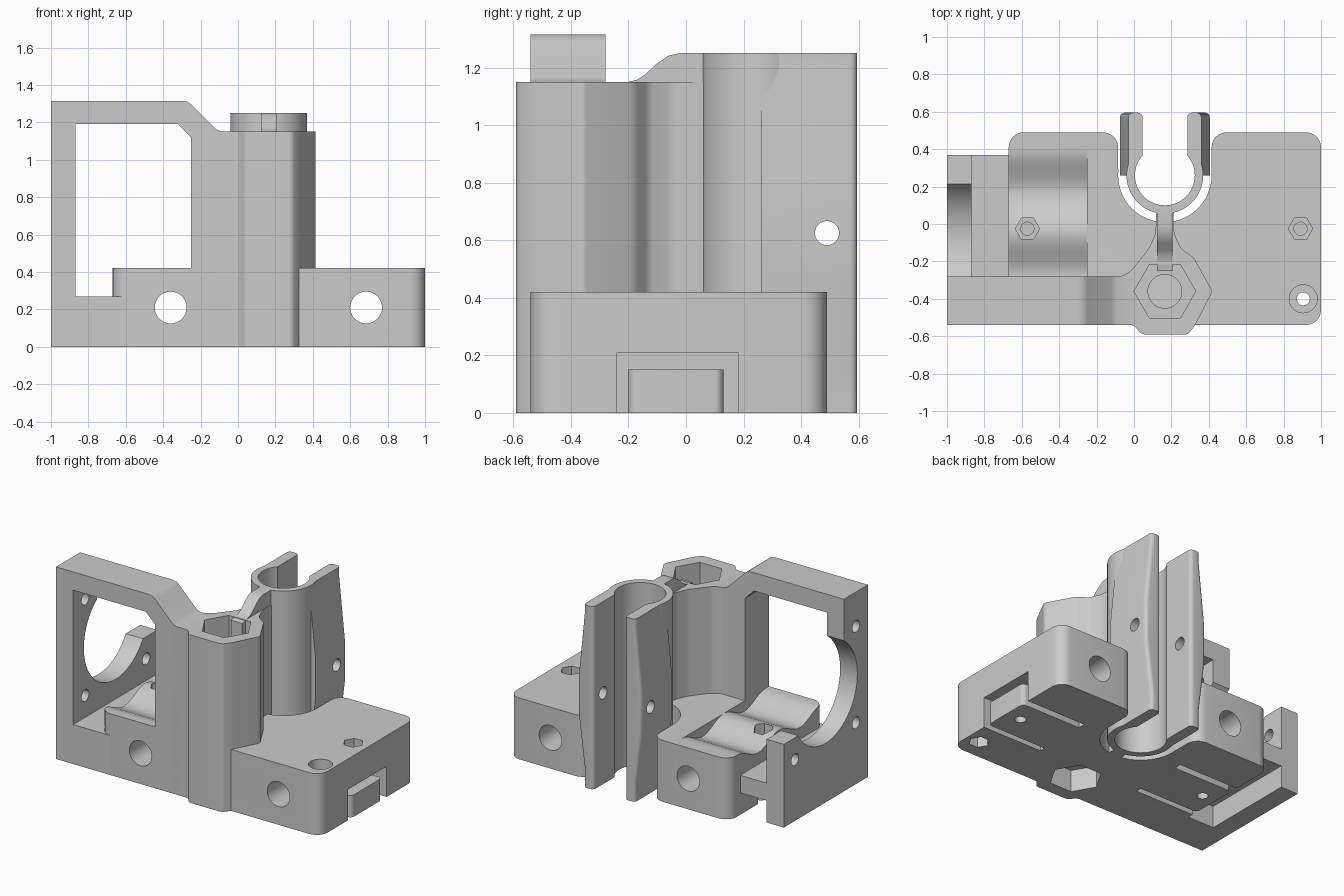
import bpy, bmesh, math
from mathutils import Vector

cube = bpy.data.objects.get("Cube")
if cube:
    bpy.data.objects.remove(cube)

grey = bpy.data.materials.new("plain grey")
grey.use_nodes = True
grey.diffuse_color = (0.6, 0.6, 0.6, 1)
grey.node_tree.nodes["Principled BSDF"].inputs["Base Color"].default_value = (0.6, 0.6, 0.6, 1)

CX = 0.165           # symmetry plane of base, tower and clamp
RING_Y = 0.26        # clamp bore centre
NUT_Y = -0.36        # tower nut centre
parts = []


def prism(name, pts, axis, lo, hi, bevel=0, pick=None, part=True):
    """Extrude a 2D outline along an axis; optionally round its long edges."""
    place = {"x": lambda p, t: (t, p[0], p[1]),
             "y": lambda p, t: (p[0], t, p[1]),
             "z": lambda p, t: (p[0], p[1], t)}[axis]
    bm = bmesh.new()
    face = bm.faces.new([bm.verts.new(place(p, lo)) for p in pts])
    ext = bmesh.ops.extrude_face_region(bm, geom=[face])
    shift = Vector(place((0, 0), hi - lo))
    bmesh.ops.translate(bm, vec=shift, verts=[v for v in ext["geom"] if isinstance(v, bmesh.types.BMVert)])
    if bevel:
        if pick:
            edges = [e for e in bm.edges if pick(e)]
        else:
            edges = [e for e in bm.edges
                     if abs((e.verts[0].co - e.verts[1].co).normalized().dot(shift.normalized())) > 0.99]
        bmesh.ops.bevel(bm, geom=edges, offset=bevel, segments=6, profile=0.5, affect="EDGES")
    bmesh.ops.recalc_face_normals(bm, faces=bm.faces)
    mesh = bpy.data.meshes.new(name)
    bm.to_mesh(mesh)
    bm.free()
    obj = bpy.data.objects.new(name, mesh)
    bpy.context.collection.objects.link(obj)
    mesh.materials.append(grey)
    if part:
        parts.append(obj)
    return obj


def rect(a0, a1, b0, b1):
    return [(a0, b0), (a1, b0), (a1, b1), (a0, b1)]


def circle(a, b, r, n=48):
    return [(a + r * math.cos(2 * math.pi * i / n), b + r * math.sin(2 * math.pi * i / n)) for i in range(n)]


def cut(targets, pts, axis, lo, hi):
    """Subtract a prism from each target, then drop the cutter."""
    cutter = prism("cutter", pts, axis, lo, hi, part=False)
    cutter.hide_render = True
    for obj in targets:
        mod = obj.modifiers.new("cut", "BOOLEAN")
        mod.operation, mod.solver, mod.object = "DIFFERENCE", "EXACT", cutter
        bpy.context.view_layer.objects.active = obj
        bpy.ops.object.modifier_apply(modifier=mod.name)
    bpy.data.objects.remove(cutter)


# Base block with a gap for the clamp
base = prism("base_block", [(-0.67, -0.54), (1, -0.54), (1, 0.49), (0.415, 0.49), (0.415, 0.22),
                            (-0.085, 0.22), (-0.085, 0.49), (-0.67, 0.49)], "z", 0, 0.42, bevel=0.08)
cut([base], circle(CX, RING_Y, 0.25), "z", -0.1, 0.6)

# Wavy relief on top of the motor side
wave = [(0.4 - 0.9 * i / 36, 0.385 + 0.035 * math.cos(2 * math.pi * i / 18)) for i in range(37)]
cut([base], wave + [(-0.5, 0.6), (0.4, 0.6)], "x", -0.8, -0.25)

# Spring tongues in slots under both ends
cut([base], rect(0.55, 1.1, -0.24, 0.18), "z", -0.1, 0.21)
cut([base], rect(-0.9, -0.22, -0.24, 0.18), "z", -0.1, 0.21)
tongues = [prism("left_tongue", rect(0.5, 1, -0.2, 0.13), "z", 0, 0.15, bevel=0.03),
           prism("right_tongue", rect(-0.67, -0.17, -0.2, 0.13), "z", 0, 0.15, bevel=0.03)]

# Front wall with the window and sloped shoulder
wall = prism("front_wall", [(-0.87, 0), (0.1, 0), (0.1, 1.15), (-0.09, 1.15), (-0.12, 1.165), (-0.25, 1.295),
                            (-0.27, 1.31), (-0.3, 1.315), (-0.87, 1.315)], "y", -0.54, -0.28)
cut([wall], [(-0.95, 0.27), (-0.25, 0.27), (-0.25, 1.12), (-0.32, 1.19), (-0.95, 1.19)], "y", -0.7, -0.1)

# Motor plate with large bore and screw holes
plate = prism("motor_plate", [(-0.54, 0), (0.37, 0), (0.37, 0.57), (-0.28, 0.57), (-0.28, 1.315), (-0.54, 1.315)],
              "x", -1, -0.87)
cut([plate], circle(-0.08, 0.75, 0.345, 64), "x", -1.1, -0.8)
for y, z in ((-0.41, 0.42), (-0.41, 1.08), (0.25, 0.42)):
    cut([plate], circle(y, z, 0.04, 24), "x", -1.1, -0.8)
prism("floor_web", rect(-0.87, -0.66, -0.28, 0.37), "z", 0.15, 0.27)

# Nut tower
half = [(0.125, -0.59), (0.165, -0.535), (0.255, -0.36), (0.155, -0.18), (0.085, -0.13), (0.05, -0.05), (0.045, 0.08)]
left_side = [(-0.045, 0.08), (-0.05, -0.05), (-0.085, -0.13), (-0.18, -0.25), (-0.23, -0.28), (-0.3, -0.28),
             (-0.3, -0.54), (-0.165, -0.54), (-0.125, -0.59)]
tower = prism("nut_tower", [(CX + x, y) for x, y in half + left_side], "z", 0, 1.15, bevel=0.018)
prism("tower_neck", [(-0.25, 0.1), (0.09, 0.1), (0.09, 1.25), (-0.02, 1.25), (-0.06, 1.242), (-0.1, 1.215),
                     (-0.14, 1.178), (-0.17, 1.158), (-0.21, 1.148), (-0.25, 1.14)], "x", CX - 0.042, CX + 0.042)
nut = circle(CX, NUT_Y, 0.165, 6)
cut([tower, wall, base], nut, "z", 1.0, 1.3)
cut([tower, wall, base], nut, "z", -0.1, 0.15)
cut([tower, wall], circle(CX, NUT_Y, 0.09), "z", 0.3, 1.1)

# Bearing clamp: split ring and two flexible arms
ring = prism("clamp_ring", circle(CX, RING_Y, 0.205, 64), "z", 0, 1.25)
cut([ring], rect(CX - 0.12, CX + 0.12, RING_Y, 0.6), "z", -0.1, 1.4)
clamp = [ring]
for side, s in (("left", 1), ("right", -1)):
    arm = [(0.12, 0), (0.195, 0), (0.195, 0.12), (0.24, 0.48), (0.24, 0.76), (0.195, 1.2), (0.195, 1.25), (0.12, 1.25)]
    clamp.append(prism(side + "_clamp_arm", [(CX + s * x, z) for x, z in arm], "y", RING_Y, 0.595, bevel=0.025,
                       pick=lambda e: all(v.co.y > 0.59 for v in e.verts)
                       and abs(e.verts[0].co.z - e.verts[1].co.z) > 0.02))
cut(clamp, circle(CX, RING_Y, 0.16, 64), "z", -0.1, 1.4)
cut(clamp[1:], circle(0.49, 0.625, 0.042, 24), "x", -0.3, 0.6)

# Cross holes through both halves
for x in (-0.36, 0.685):
    cut([base, wall] + tongues, circle(x, 0.21, 0.085), "y", -0.7, 0.7)

# Clamp screw holes with hex recesses
for x in (-0.57, 0.89):
    cut([base], circle(x, -0.025, 0.065, 6), "z", 0.3, 0.5)
    cut([base], circle(x, -0.025, 0.035, 24), "z", 0.24, 0.35)
    cut(tongues, circle(x, -0.025, 0.035, 24), "z", -0.1, 0.3)

# Corner screw hole, countersunk on top and hexed underneath
cut([base], circle(0.905, -0.4, 0.075, 32), "z", 0.34, 0.5)
cut([base], circle(0.905, -0.4, 0.065, 6), "z", -0.1, 0.08)
cut([base], circle(0.905, -0.4, 0.035, 24), "z", -0.1, 0.5)

# Smooth the curved walls, keep hard edges
bpy.ops.object.select_all(action="DESELECT")
for obj in parts:
    obj.select_set(True)
bpy.context.view_layer.objects.active = base
bpy.ops.object.shade_smooth_by_angle(angle=math.radians(30))
